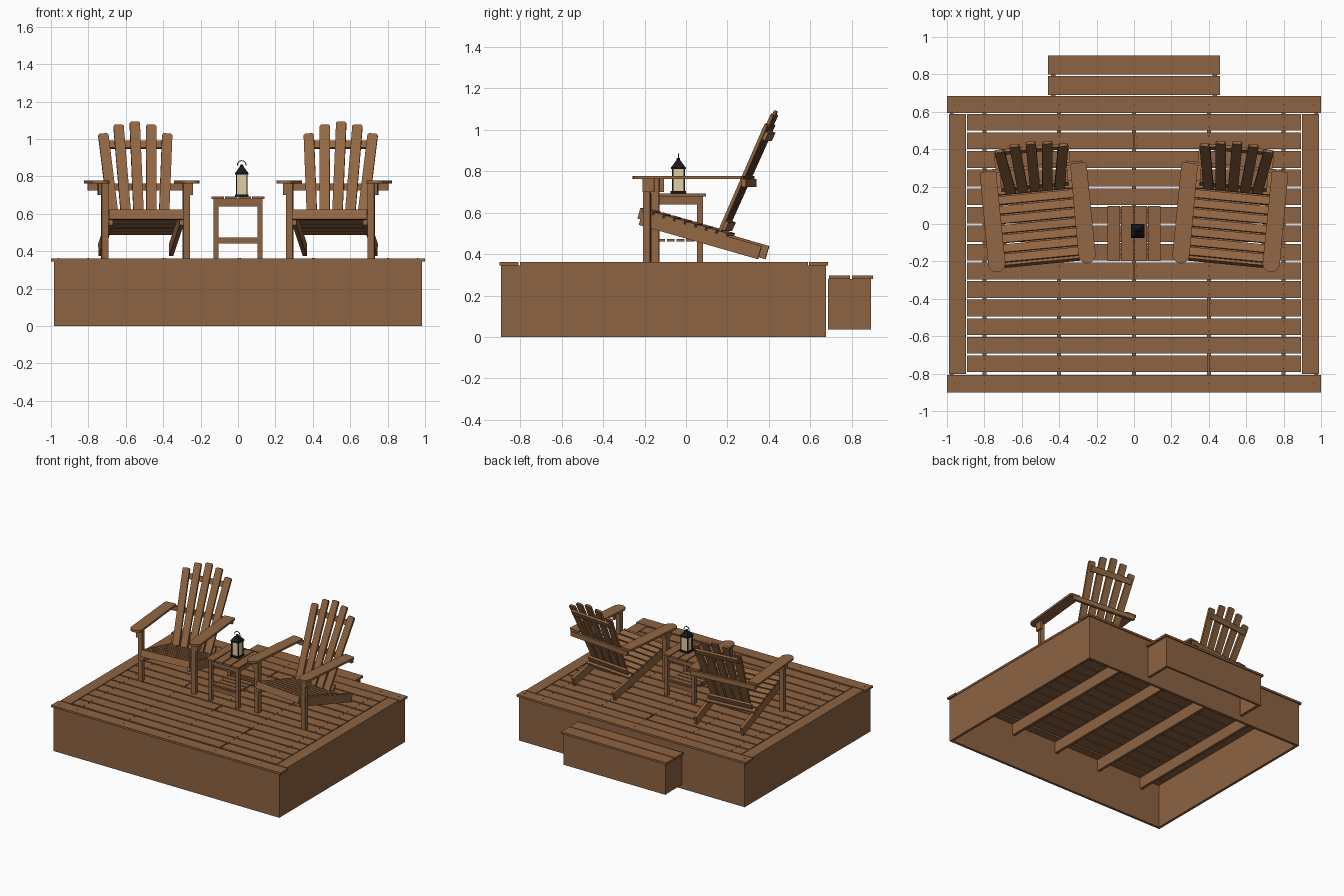
import bpy, bmesh, math
from mathutils import Matrix, Vector

if "Cube" in bpy.data.objects:
    bpy.data.objects.remove(bpy.data.objects["Cube"])

T = Matrix.Translation
I = Matrix.Identity(4)


def R(deg, axis):
    return Matrix.Rotation(math.radians(deg), 4, axis)


def material(name, rgb):
    m = bpy.data.materials.new(name)
    m.diffuse_color = (*rgb, 1)
    m.use_nodes = True
    m.node_tree.nodes["Principled BSDF"].inputs["Base Color"].default_value = m.diffuse_color
    return m


WOOD = material("wood", (0.27, 0.125, 0.054))
CHAIR = material("chair_wood", (0.29, 0.135, 0.056))
DARK = material("screw_metal", (0.06, 0.035, 0.02))
BLACK = material("black_metal", (0.01, 0.01, 0.012))
GLASS = material("lantern_glass", (0.75, 0.62, 0.36))
parts = {}


def part(name, mat):
    return parts.setdefault(name, (bmesh.new(), mat))[0]


def box(name, x, y, z, M=I, mat=WOOD):
    """Box spanning the (min, max) ranges x, y, z, moved by M."""
    size = Matrix.Diagonal((x[1] - x[0], y[1] - y[0], z[1] - z[0], 1))
    mid = Vector((sum(x) / 2, sum(y) / 2, sum(z) / 2))
    bmesh.ops.create_cube(part(name, mat), size=1, matrix=M @ T(mid) @ size)


def prism(name, pts, t, M=I, mat=WOOD):
    """Flat outline in xy, thickened by t about z = 0, moved by M."""
    bm = part(name, mat)
    lo = [bm.verts.new(M @ Vector((x, y, -t / 2))) for x, y in pts]
    hi = [bm.verts.new(M @ Vector((x, y, t / 2))) for x, y in pts]
    bm.faces.new(lo[::-1])
    bm.faces.new(hi)
    n = len(pts)
    for i in range(n):
        j = (i + 1) % n
        bm.faces.new((lo[i], lo[j], hi[j], hi[i]))


def cone(name, r1, r2, h, loc, seg, M=I, mat=BLACK):
    bmesh.ops.create_cone(part(name, mat), cap_ends=True, segments=seg, radius1=r1,
                          radius2=r2, depth=h, matrix=T(loc) @ M)


def span(c, w):
    return (c - w / 2, c + w / 2)


# Deck fascia, open underneath
for y in (-0.882, 0.665):
    box("deck_fascia", (-0.985, 0.985), span(y, 0.02), (0, 0.345))
for s in (-1, 1):
    box("deck_fascia", span(s * 0.975, 0.02), (-0.872, 0.655), (0, 0.345))

# Joists and border boards
TOP = (0.345, 0.361)
joists = (-0.8, -0.4, 0, 0.4, 0.8)
for x in joists:
    box("deck_joists", span(x, 0.022), (-0.872, 0.655), (0.255, 0.345))
box("border_boards", (-1, 1), (-0.9, -0.808), TOP)
box("border_boards", (-1, 1), (0.594, 0.684), TOP)
for s in (-1, 1):
    box("border_boards", span(s * 0.944, 0.09), (-0.801, 0.588), TOP)


# Deck boards with a few butt joints, screws at each joist
def screw(x, y):
    cone("deck_screws", 0.004, 0.004, 0.003, (x, y, 0.3615), 6, mat=DARK)


joints = {1: 0, 4: 0.4, 6: -0.4, 8: 0, 10: 0.4, 13: 0.4}
for k in range(14):
    yc = 0.5435 - 0.0993 * k
    ends = [-0.893, 0.893]
    if k in joints:
        ends[1:1] = [joints[k] - 0.004, joints[k] + 0.004]
    for a, b in zip(ends[::2], ends[1::2]):
        box("deck_boards", (a, b), span(yc, 0.089), TOP)
    for x in joists:
        for d in (-0.026, 0.026):
            screw(x + (0.012 if joints.get(k) == x else 0), yc + d)
for x in (-0.96,) + joists + (0.96,):
    screw(x, -0.854)
    screw(x, 0.639)

# Back step: two treads, riser and side stringers
for a, b in ((0.69, 0.792), (0.8, 0.902)):
    box("step_treads", (-0.46, 0.46), (a, b), (0.28, 0.296))
box("step_riser", (-0.445, 0.445), (0.876, 0.893), (0.037, 0.28))
for s in (-1, 1):
    box("step_sides", span(s * 0.432, 0.022), (0.685, 0.876), (0.037, 0.28))


# Adirondack style chair, symmetric about its own x = 0
def chair(pre, M):
    def b(name, x, y, z, N=I):
        box(pre + name, x, y, z, M @ N, CHAIR)

    slope = T((0, 0.0525, 0.49)) @ R(-16, 'X')
    lean = T((0, 0.145, 0.515)) @ R(66, 'X')
    # arm outline: round front, clipped back
    arc = [(0.046 * math.cos(t), -0.224 + 0.046 * math.sin(t))
           for t in (math.pi + math.pi * i / 12 for i in range(13))]
    arm = arc + [(0.044, 0.262), (0.036, 0.27), (-0.036, 0.27), (-0.044, 0.262)]
    for s in (-1, 1):
        b("front_legs", span(s * 0.219, 0.035), span(-0.204, 0.035), (0.361, 0.762))
        b("arm_brackets", span(s * 0.245, 0.016), (-0.221, -0.165), (0.7, 0.762))
        b("stringers", span(s * 0.19, 0.022), (-0.3, 0.3), (-0.033, 0.033), slope)
        prism(pre + "arms", arm, 0.016, M @ T((s * 0.2425, 0, 0.77)), CHAIR)
    for i in range(8):
        b("seat_slats", (-0.2, 0.2), span(-0.274 + 0.0535 * i, 0.044), (0.033, 0.047), slope)
    b("front_apron", (-0.2, 0.2), (-0.315, -0.3), (-0.005, 0.047), slope)
    # fanned back slats with clipped tops
    for i in range(-2, 3):
        h = (0.63, 0.613, 0.562)[abs(i)]
        w, c = 0.0275, 0.008
        pts = [(-w, 0), (w, 0), (w, h - c), (w - c, h), (c - w, h), (-w, h - c)]
        prism(pre + "back_slats", pts, 0.016,
              M @ lean @ T((0.065 * i, 0, 0)) @ R(-2.15 * i, 'Z'), CHAIR)
    b("back_rails", (-0.175, 0.175), span(0.505, 0.042), (-0.025, -0.008), lean)
    b("back_rails", (-0.18, 0.18), span(0.03, 0.045), (-0.025, -0.008), lean)
    b("arm_rail", (-0.265, 0.265), (0.26, 0.28), (0.725, 0.762))


for pre, s in (("left_chair_", -1), ("right_chair_", 1)):
    chair(pre, T((s * 0.514, 0.035, 0)) @ R(-s * 5.5, 'Z'))

# Side table
TB = T((0, -0.05, 0))
for i in range(4):
    box("table_top", span(-0.108 + 0.072 * i, 0.065), (-0.147, 0.147), (0.678, 0.692), TB)
    box("table_shelf", (-0.11, 0.11), span(-0.07 + 0.0465 * i, 0.038), (0.462, 0.474), TB)
for s in (-1, 1):
    for q in (-1, 1):
        box("table_legs", span(s * 0.118, 0.028), span(q * 0.118, 0.028), (0.361, 0.678), TB)
    box("table_aprons", (-0.104, 0.104), span(s * 0.12, 0.016), (0.64, 0.678), TB)
    box("table_aprons", span(s * 0.12, 0.016), (-0.104, 0.104), (0.64, 0.678), TB)
    box("table_stretchers", (-0.104, 0.104), span(s * 0.118, 0.016), (0.44, 0.474), TB)

# Lantern
L = T((0.02, -0.037, 0))


def lbox(name, x, y, z, mat=BLACK):
    box(name, x, y, z, L, mat)


lbox("lantern_base", (-0.037, 0.037), (-0.037, 0.037), (0.692, 0.704))
lbox("lantern_glass", (-0.027, 0.027), (-0.027, 0.027), (0.704, 0.812), GLASS)
for s in (-1, 1):
    for q in (-1, 1):
        lbox("lantern_posts", span(s * 0.028, 0.007), span(q * 0.028, 0.007), (0.704, 0.812))
lbox("lantern_roof", (-0.036, 0.036), (-0.036, 0.036), (0.81, 0.818))
cone("lantern_roof", 0.05, 0.015, 0.034, (0.02, -0.037, 0.835), 4, R(45, 'Z'))
cone("lantern_roof", 0.01, 0.007, 0.012, (0.02, -0.037, 0.857), 10)

for name, (bm, mat) in parts.items():
    bmesh.ops.recalc_face_normals(bm, faces=bm.faces)
    me = bpy.data.meshes.new(name)
    bm.to_mesh(me)
    bm.free()
    me.materials.append(mat)
    bpy.context.collection.objects.link(bpy.data.objects.new(name, me))

# Lantern carrying handle: bent wire
cu = bpy.data.curves.new("lantern_handle", 'CURVE')
cu.dimensions = '3D'
cu.bevel_depth = 0.0028
cu.bevel_resolution = 1
cu.use_fill_caps = True
sp = cu.splines.new('POLY')
sp.points.add(12)
for i, p in enumerate(sp.points):
    a = math.radians(-10 + 200 * i / 12)
    p.co = (0.02 + 0.023 * math.cos(a), -0.037, 0.861 + 0.023 * math.sin(a), 1)
cu.materials.append(BLACK)
bpy.context.collection.objects.link(bpy.data.objects.new("lantern_handle", cu))
